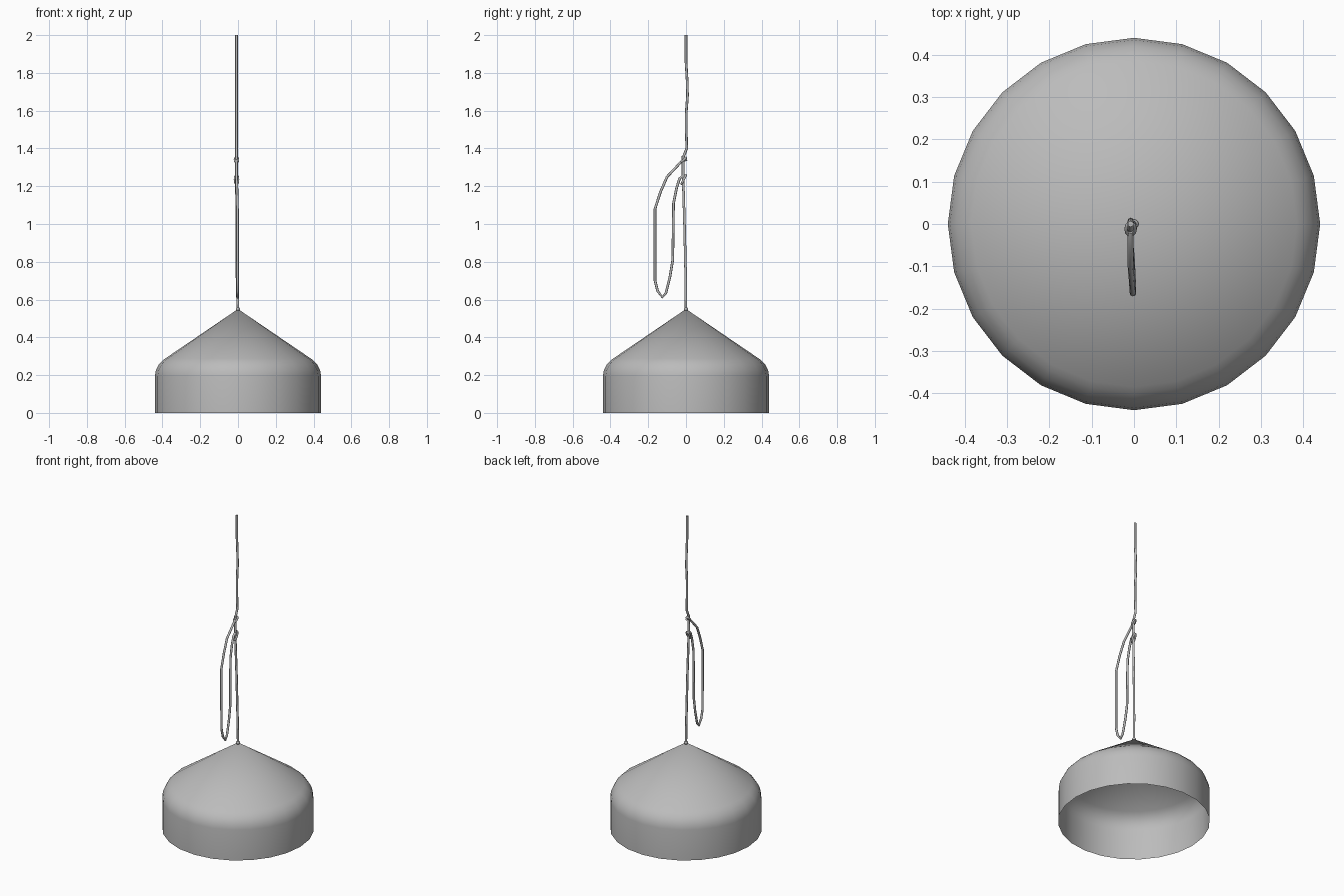
import bpy, bmesh, math
from mathutils import Vector

cube = bpy.data.objects.get("Cube")
if cube:
    bpy.data.objects.remove(cube, do_unlink=True)

gray = bpy.data.materials.new("light gray")
gray.use_nodes = True
gray.diffuse_color = (0.5, 0.5, 0.5, 1)
gray.node_tree.nodes["Principled BSDF"].inputs["Base Color"].default_value = (0.5, 0.5, 0.5, 1)


def add_object(name, data):
    obj = bpy.data.objects.new(name, data)
    bpy.context.collection.objects.link(obj)
    data.materials.append(gray)
    return obj


def lathe(name, profile, sides):
    """Spin a (radius, height) profile about the z axis."""
    bm = bmesh.new()
    verts = [bm.verts.new((r, 0, z)) for r, z in profile]
    edges = [bm.edges.new(pair) for pair in zip(verts, verts[1:])]
    bmesh.ops.spin(bm, geom=verts + edges, cent=(0, 0, 0), axis=(0, 0, 1),
                   angle=math.tau, steps=sides, use_duplicate=False)
    bmesh.ops.remove_doubles(bm, verts=bm.verts, dist=0.0005)
    bmesh.ops.recalc_face_normals(bm, faces=bm.faces)
    for face in bm.faces:
        face.smooth = True
    mesh = bpy.data.meshes.new(name)
    bm.to_mesh(mesh)
    bm.free()
    return add_object(name, mesh)


def cord(name, points, radius=0.007, closed=False):
    """Round cord through the given points."""
    curve = bpy.data.curves.new(name, "CURVE")
    curve.dimensions = "3D"
    curve.bevel_depth = radius
    curve.bevel_resolution = 2
    curve.use_fill_caps = True
    spline = curve.splines.new("POLY")
    spline.points.add(len(points) - 1)
    for point, co in zip(spline.points, points):
        point.co = (*co, 1)
    spline.use_cyclic_u = closed
    return add_object(name, curve)


# Open bell shade with a conical top and rounded shoulder
lathe("shade", [(0, 0.55), (0.385, 0.288), (0.4, 0.277), (0.42, 0.255),
                (0.435, 0.225), (0.44, 0.195), (0.44, 0)], 24)

# Small collar where the cord enters the shade
lathe("cord_collar", [(0, 0.558), (0.008, 0.558), (0.011, 0.553),
                      (0.011, 0.542), (0, 0.54)], 12)

# Cord rising to the ceiling
cord("ceiling_cord", [(-0.008, y, z) for y, z in [
    (0, 2), (0, 1.86), (0.006, 1.76), (0.008, 1.68), (0.002, 1.6),
    (0.001, 1.51), (0.004, 1.4), (-0.006, 1.375), (-0.016, 1.35), (-0.016, 1.24)]])

# Cord from the shade up to the knot
cord("lower_cord", [(0, 0, 0.55), (-0.002, -0.001, 0.7), (-0.005, -0.008, 1.0),
                    (-0.008, -0.014, 1.2), (-0.008, -0.016, 1.36)])

# Slack cord hanging in a loop in front
cord("slack_loop", [(x, y, z) for x, y, z in [
    (-0.008, 0.006, 1.342), (-0.008, -0.02, 1.335), (-0.008, -0.1, 1.25),
    (-0.005, -0.135, 1.17), (-0.003, -0.164, 1.08), (-0.002, -0.164, 0.7),
    (-0.002, -0.15, 0.645), (-0.003, -0.125, 0.612), (-0.004, -0.106, 0.635),
    (-0.005, -0.085, 0.72), (-0.006, -0.07, 0.81), (-0.007, -0.066, 1.11),
    (-0.008, -0.05, 1.19), (-0.008, -0.034, 1.24), (-0.008, -0.016, 1.258),
    (-0.008, 0.002, 1.25)]])

# Knot turns wrapped around the cord
for name, height, tilt in [("lower_knot", 1.235, 0.5), ("upper_knot", 1.34, 0.25)]:
    ring = [Vector((-0.008 + 0.009 * math.cos(a), -0.012 + 0.013 * math.sin(a),
                    height + tilt * 0.05 * math.sin(a)))
            for a in (math.tau * i / 10 for i in range(10))]
    cord(name, ring, 0.006, True)
